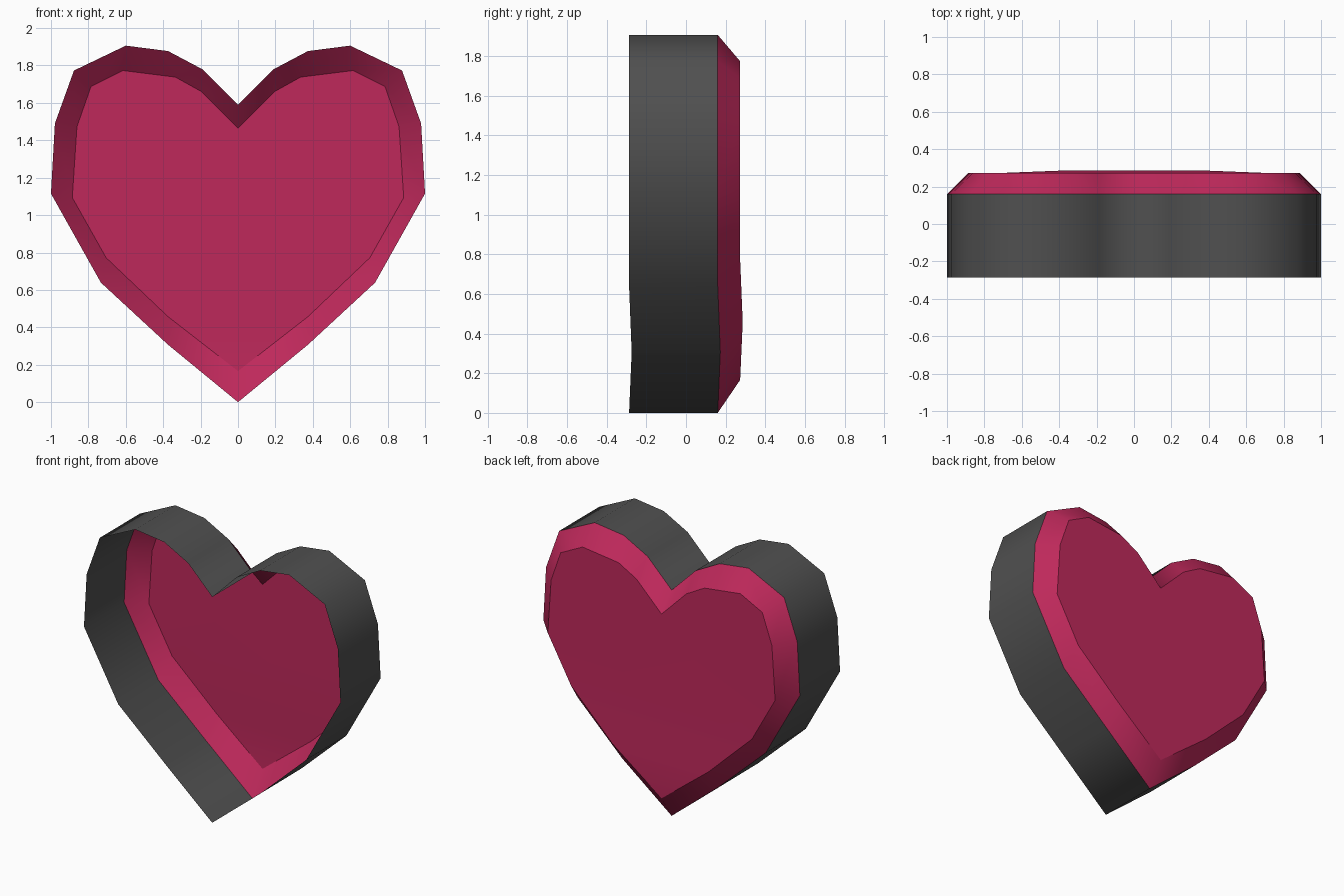
import bpy, bmesh

if "Cube" in bpy.data.objects:
    bpy.data.objects.remove(bpy.data.objects["Cube"])

def material(name, rgb):
    m = bpy.data.materials.new(name)
    m.diffuse_color = (*rgb, 1)
    m.use_nodes = True
    m.node_tree.nodes["Principled BSDF"].inputs["Base Color"].default_value = m.diffuse_color
    return m

grey = material("dark grey", (0.08, 0.08, 0.08))
red = material("crimson", (0.52, 0.022, 0.105))

# Right half of each heart outline, from bottom tip to cleft (x, z)
OUTER = [(0, 0), (.374, .307), (.733, .639), (1, 1.115), (.979, 1.49),
         (.877, 1.773), (.6, 1.906), (.374, 1.877), (.187, 1.778), (0, 1.591)]
INNER = [(0, .166), (.374, .457), (.705, .772), (.886, 1.094), (.861, 1.473),
         (.786, 1.687), (.615, 1.773), (.335, 1.738), (.195, 1.66), (0, 1.465)]

def ring(half, y):
    """Mirror a half outline into a closed loop; the lower bend sits slightly back."""
    pts = [(x, y + (.013 if i == 1 else 0), z) for i, (x, z) in enumerate(half)]
    return pts + [(-x, yy, z) for x, yy, z in pts[-2:0:-1]]

def finish(name, bm, mat, smooth):
    me = bpy.data.meshes.new(name)
    for f in bm.faces:
        f.smooth = smooth
    bm.to_mesh(me)
    bm.free()
    me.materials.append(mat)
    ob = bpy.data.objects.new(name, me)
    bpy.context.collection.objects.link(ob)

def band(name, a, b, mat):
    """Strip of quads joining two loops, normals pointing outward."""
    bm = bmesh.new()
    va, vb = [bm.verts.new(p) for p in a], [bm.verts.new(p) for p in b]
    n = len(va)
    for i in range(n):
        j = (i + 1) % n
        bm.faces.new((va[i], va[j], vb[j], vb[i]))
    finish(name, bm, mat, True)

front, back, cap = ring(OUTER, -.287), ring(OUTER, .16), ring(INNER, .273)

# Side wall, open at the front
band("side_wall", front, back, grey)
# Sloped rim between the wall and the back panel
band("bevelled_rim", back, cap, red)

# Back panel: horizontal strips between mirrored points, plus the lobes
bm = bmesh.new()
v = [bm.verts.new(p) for p in cap]
n = len(v)
bm.faces.new((v[0], v[n - 1], v[1]))
bm.faces.new((v[1], v[n - 1], v[n - 2], v[2]))
bm.faces.new([v[i] for i in (2, n - 2, n - 3, 9, 3)])
bm.faces.new([v[i] for i in range(3, 10)])
bm.faces.new([v[i] for i in range(9, n - 2)])
bm.normal_update()
for f in bm.faces:
    if f.normal.y < 0:
        f.normal_flip()
finish("back_panel", bm, red, True)
